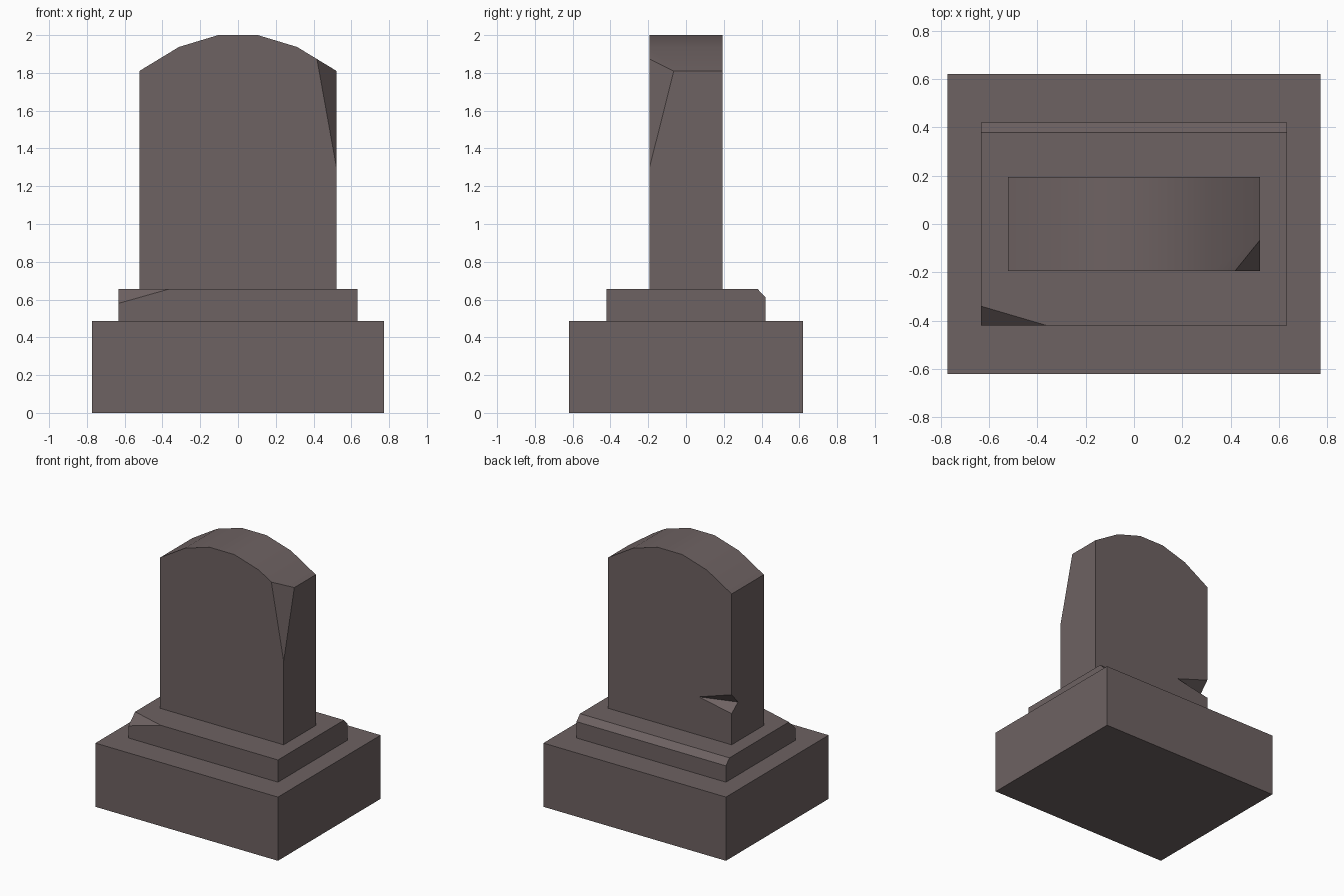
import bpy, bmesh
from mathutils import Vector

if "Cube" in bpy.data.objects:
    bpy.data.objects.remove(bpy.data.objects["Cube"])

stone = bpy.data.materials.new("grey_brown_stone")
stone.diffuse_color = (0.155, 0.122, 0.122, 1)
stone.use_nodes = True
stone.node_tree.nodes["Principled BSDF"].inputs["Base Color"].default_value = stone.diffuse_color


def finish(name, bm):
    bmesh.ops.recalc_face_normals(bm, faces=bm.faces)
    me = bpy.data.meshes.new(name)
    bm.to_mesh(me)
    bm.free()
    me.materials.append(stone)
    ob = bpy.data.objects.new(name, me)
    bpy.context.collection.objects.link(ob)
    return ob


def extrude(profile, vec):
    """Solid made by sweeping a flat polygon along a vector."""
    bm = bmesh.new()
    face = bm.faces.new([bm.verts.new(p) for p in profile])
    ext = bmesh.ops.extrude_face_region(bm, geom=[face], use_keep_orig=True)
    moved = [g for g in ext["geom"] if isinstance(g, bmesh.types.BMVert)]
    bmesh.ops.translate(bm, verts=moved, vec=vec)
    bmesh.ops.recalc_face_normals(bm, faces=bm.faces)
    return bm


def chip(bm, a, b, c):
    """Slice off the corner outside the plane through three points."""
    a, b, c = map(Vector, (a, b, c))
    n = (b - a).cross(c - a).normalized()
    if n.dot(a - Vector((0, 0, 0.6))) < 0:
        n = -n
    geom = bm.verts[:] + bm.edges[:] + bm.faces[:]
    cut = bmesh.ops.bisect_plane(bm, geom=geom, plane_co=a, plane_no=n, clear_outer=True)
    edges = [g for g in cut["geom_cut"] if isinstance(g, bmesh.types.BMEdge)]
    bmesh.ops.holes_fill(bm, edges=edges, sides=0)


# Bottom block
x, y = 0.772, 0.62
finish("base_block", extrude([(-x, -y, 0), (x, -y, 0), (x, y, 0), (-x, y, 0)], (0, 0, 0.487)))

# Plinth step with worn back edge and chipped front left corner
x, y, z0, z1 = 0.632, 0.42, 0.487, 0.657
bm = extrude([(-x, -y, z0), (-x, y, z0), (-x, y, 0.612), (-x, 0.378, z1), (-x, -y, z1)], (2 * x, 0, 0))
chip(bm, (-x, -y, 0.58), (-0.36, -y, z1), (-x, -0.34, z1))
finish("plinth", bm)

# Upright slab with arched top and chipped front right corner
x, y = 0.522, 0.194
half = [(x, 0.657), (x, 1.81), (0.313, 1.937), (0.105, 2.0)]
outline = half + [(-px, pz) for px, pz in reversed(half)]
bm = extrude([(px, -y, pz) for px, pz in outline], (0, 2 * y, 0))
chip(bm, (0.418, -y, 1.873), (x, -0.065, 1.81), (x, -y, 1.295))
slab = finish("headstone_slab", bm)

# Notch broken out of the back left edge; cutter overshoots the corner
corner = Vector((-x, y, 0))
tips = [Vector(p) for p in ((-x, y, 1.04), (-x, y, 0.895), (-0.245, y, 0.95), (-x, 0.118, 0.955))]
inner_edge = (tips[2], tips[3])
bm = bmesh.new()
reach = (tips[2] - tips[3]) * 0.4
left, right = tips[3] - reach, tips[2] + reach
mid = (left + right) / 2


def on_plane(edge_point):
    # push the rim outward within the notch plane
    return mid + (edge_point - mid) * 2.5


points = [left, right, on_plane(tips[0]), on_plane(tips[1])]
v = [bm.verts.new(p) for p in points]
for tri in ((0, 1, 2), (0, 1, 3), (0, 2, 3), (1, 2, 3)):
    bm.faces.new([v[i] for i in tri])
cutter = finish("notch_cutter", bm)
cutter.hide_render = True
cutter.hide_viewport = False

bpy.context.view_layer.objects.active = slab
slab.select_set(True)
mod = slab.modifiers.new("notch", 'BOOLEAN')
mod.operation = 'DIFFERENCE'
mod.solver = 'EXACT'
mod.object = cutter
bpy.ops.object.modifier_apply(modifier=mod.name)
bpy.data.objects.remove(cutter)

# Smooth arch, crisp edges elsewhere
bpy.ops.object.shade_smooth_by_angle(angle=0.4)
